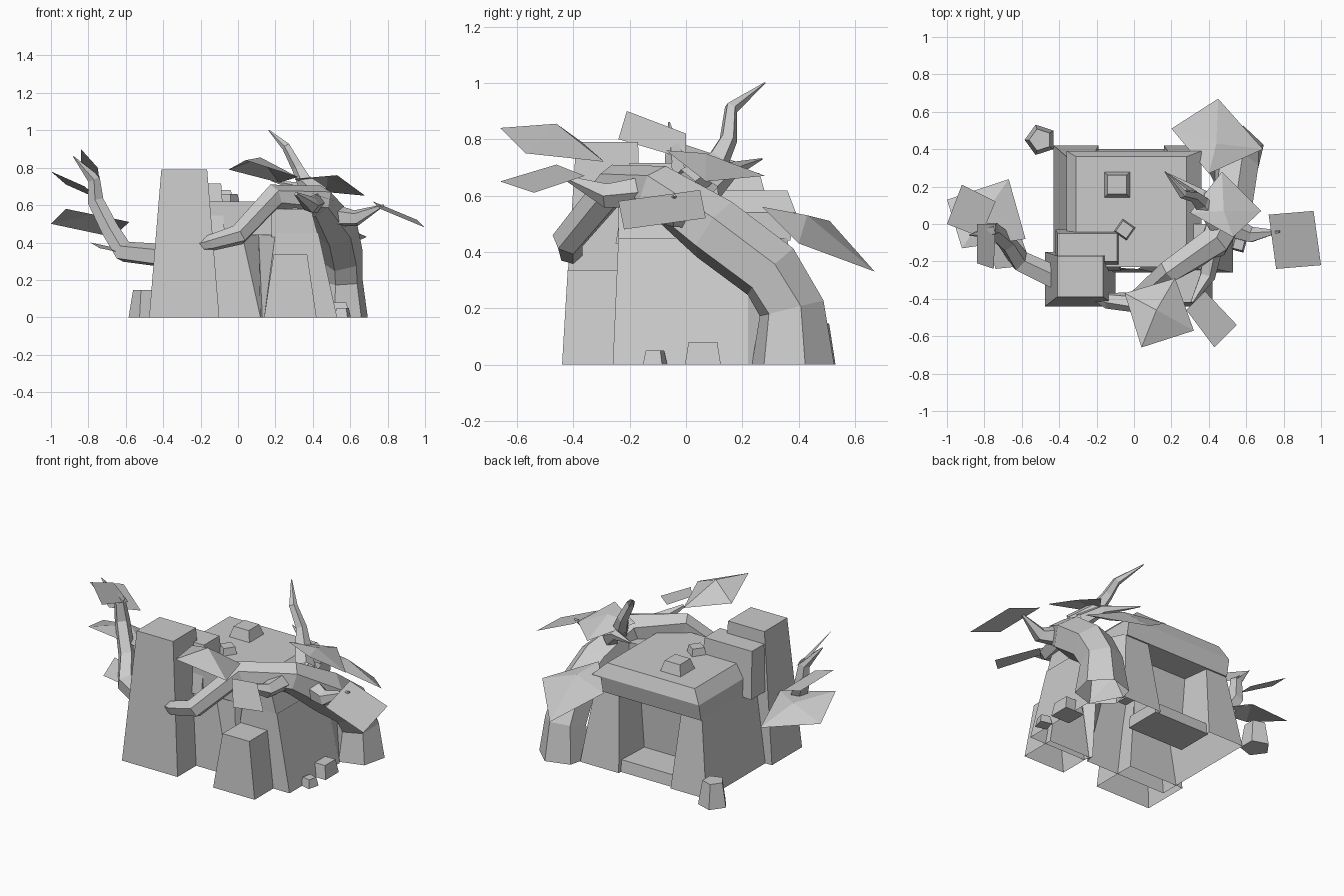
import bpy, bmesh, math
from mathutils import Vector, Matrix

if "Cube" in bpy.data.objects:
    bpy.data.objects.remove(bpy.data.objects["Cube"])


def finish(name, bm):
    bmesh.ops.recalc_face_normals(bm, faces=bm.faces)
    me = bpy.data.meshes.new(name)
    bm.to_mesh(me)
    bm.free()
    ob = bpy.data.objects.new(name, me)
    bpy.context.collection.objects.link(ob)
    return ob


def loft(name, base, top, z0, z1, cap=True, floor=False):
    """Tapered prism between two plan outlines."""
    bm = bmesh.new()
    a = [bm.verts.new((x, y, z0)) for x, y in base]
    b = [bm.verts.new((x, y, z1)) for x, y in top]
    if floor:
        bm.faces.new(a)
    if cap:
        bm.faces.new(b)
    for i in range(len(a)):
        j = (i + 1) % len(a)
        bm.faces.new((a[i], a[j], b[j], b[i]))
    return finish(name, bm)


def block(name, base, top, z0, z1, floor=False):
    """Tapered stone; base and top are (x0, x1, y0, y1). Open underneath unless floor."""
    def rect(x0, x1, y0, y1):
        return [(x0, y0), (x1, y0), (x1, y1), (x0, y1)]
    return loft(name, rect(*base), rect(*top), z0, z1, True, floor)


def stone(name, x, y, z, r, h, sides, turn, taper=0.75):
    bm = bmesh.new()
    m = Matrix.Translation((x, y, z + h / 2)) @ Matrix.Rotation(math.radians(turn), 4, 'Z')
    bmesh.ops.create_cone(bm, cap_ends=True, segments=sides, radius1=r,
                          radius2=r * taper, depth=h, matrix=m)
    return finish(name, bm)


def branch(name, path, sides=5):
    """Faceted tube through (x, y, z, radius) points."""
    bm = bmesh.new()
    pts = [Vector(p[:3]) for p in path]
    rings, side = [], Vector((1, 0.3, 0))
    for i, p in enumerate(pts):
        t = (pts[min(i + 1, len(pts) - 1)] - pts[max(i - 1, 0)]).normalized()
        if i == 0 and p.z == 0:
            t = Vector((0, 0, 1))
        side = (side - t * side.dot(t)).normalized()
        up = t.cross(side)
        rings.append([bm.verts.new(p + path[i][3] * (side * math.cos(a) + up * math.sin(a)))
                      for a in (2 * math.pi * k / sides for k in range(sides))])
    for a, b in zip(rings, rings[1:]):
        for k in range(sides):
            j = (k + 1) % sides
            bm.faces.new((a[k], a[j], b[j], b[k]))
    bm.faces.new(rings[-1])
    return finish(name, bm)


def leaf(name, corners, apex=None):
    """Flat card, or a shallow open pyramid when an apex is given."""
    bm = bmesh.new()
    v = [bm.verts.new(c) for c in corners]
    if apex:
        c = bm.verts.new(apex)
        for i in range(4):
            bm.faces.new((v[i], v[(i + 1) % 4], c))
    else:
        bm.faces.new(v)
    return finish(name, bm)


# Tower at the front left, with its lower step
block("tower", (-.475, -.1, -.44, -.15), (-.41, -.165, -.39, -.17), 0, .79)
block("tower_step", (-.42, -.07, -.25, -.03), (-.41, -.09, -.2, -.05), .43, .715)

# Hollow wall shell with a front groove and a doorway recess at the back
loft("walls",
     [(-.19, .42), (-.43, .42), (-.43, -.26), (.12, -.26), (.13, -.2), (.14, -.26), (.53, -.26),
      (.53, .22), (.42, .42), (.16, .42), (.15, .18), (-.18, .18)],
     [(-.22, .36), (-.36, .36), (-.36, -.22), (.02, -.24), (.11, -.19), (.2, -.24), (.43, -.24),
      (.43, .22), (.36, .36), (.2, .36), (.17, .2), (-.2, .2)], 0, .45, cap=False)
block("back_sill", (-.2, .18, .17, .4), (-.2, .18, .18, .39), 0, .07, True)
block("front_buttress", (.14, .42, -.44, -.22), (.19, .37, -.42, -.22), 0, .335)
block("wall_top_stone", (.18, .43, -.24, 0), (.18, .39, -.24, 0), .43, .58)

# Roof slab: flared skirt and chamfered cap
block("roof_skirt", (-.36, .36, -.23, .37), (-.36, .36, -.23, .39), .44, .54, True)
block("roof_cap", (-.36, .36, -.23, .39), (-.31, .28, -.23, .36), .54, .618)

# Loose stones
stone("roof_stone_large", -.09, .21, .61, .1, .07, 4, 45, .72)
stone("roof_stone_small", -.05, -.03, .61, .06, .05, 4, 10, .8)
stone("ground_stone_back", -.5, .45, 0, .085, .145, 5, 90, .72)
stone("ground_stone_side", .56, -.11, 0, .05, .05, 4, 30)
stone("ground_stone_wall", .53, .06, 0, .09, .08, 4, 45, .8)

# Tree trunk arching over the ruin
branch("trunk", [(.55, .38, 0, .15), (.55, .375, .2, .12), (.55, .3, .33, .12),
                 (.52, .1, .48, .12), (.43, -.1, .62, .09), (.19, -.25, .645, .068),
                 (.0, -.42, .44, .058), (-.14, -.41, .4, .045), (-.22, -.37, .38, .03)], 6)
branch("upper_branch", [(.45, .0, .64, .06), (.36, .11, .72, .045), (.32, .15, .8, .033),
                        (.26, .16, .91, .025), (.165, .28, 1.0, .003)])
branch("upper_twig", [(.45, .08, .62, .05), (.36, .16, .69, .03), (.18, .27, .73, .003)])
branch("side_twig", [(.53, -.02, .54, .06), (.63, -.06, .53, .045), (.78, -.04, .6, .005)])
branch("front_twig", [(.42, -.1, .62, .06), (.39, -.28, .6, .045), (.31, -.42, .66, .01)])

# Vine on the left of the tower
branch("left_vine", [(-.42, -.29, .33, .065), (-.61, -.2, .35, .06), (-.68, -.1, .46, .05),
                     (-.76, -.03, .62, .045), (-.77, -.04, .74, .035), (-.88, -.06, .86, .003)])

# Leaves
leaf("back_leaf", [(.45, .67, .33), (.69, .4, .43), (.4, .27, .56), (.2, .51, .51)],
     (.44, .43, .53))
leaf("crown_leaf", [(.47, .28, .67), (.3, .06, .74), (.53, -.07, .76), (.68, .07, .65)],
     (.48, .07, .75))
leaf("front_leaf", [(.22, -.29, .72), (.32, -.57, .75), (.04, -.66, .84), (-.05, -.37, .79)],
     (.12, -.46, .855))
leaf("front_low_leaf", [(.38, -.36, .67), (.55, -.54, .61), (.43, -.66, .65), (.28, -.46, .71)])
leaf("right_leaf", [(.72, .05, .62), (.96, .07, .52), (1, -.22, .48), (.76, -.24, .58)])
leaf("left_leaf_large", [(-.67, .24, .43), (-.58, -.08, .51), (-.92, -.13, .58), (-1, .13, .5)],
     (-.78, .08, .55))
leaf("left_leaf_outer", [(-1, .0, .78), (-.92, .21, .71), (-.74, .12, .63), (-.82, -.07, .7)])
leaf("left_leaf_top", [(-.84, -.21, .9), (-.75, -.24, .8), (-.74, 0, .73), (-.84, 0, .82)])
leaf("left_leaf_low", [(-.79, -.06, .4), (-.74, -.24, .37), (-.55, -.22, .33), (-.6, -.08, .36)])
